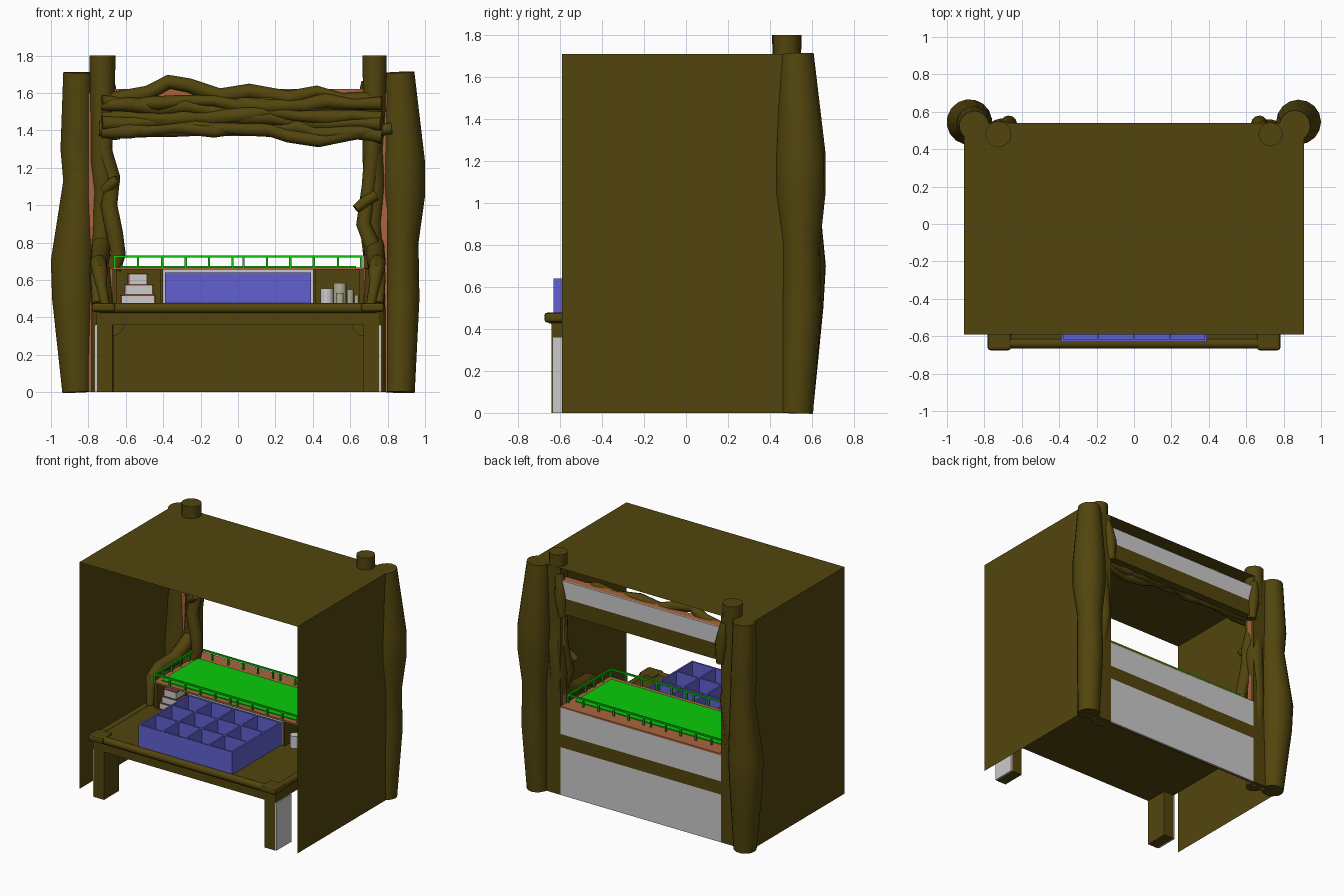
import bpy, bmesh, math, random
from mathutils import Vector

if "Cube" in bpy.data.objects:
    bpy.data.objects.remove(bpy.data.objects["Cube"])
random.seed(4)

def mat(name, c):
    m = bpy.data.materials.new(name)
    m.diffuse_color = (*c, 1)
    m.use_nodes = True
    m.node_tree.nodes["Principled BSDF"].inputs["Base Color"].default_value = m.diffuse_color
    return m

BROWN = mat("bark", (.085, .06, .004))
ORANGE = mat("warm_wood", (.4, .13, .05))
BLUE = mat("crate_blue", (.12, .12, .65))
GREEN = mat("grass_green", (.003, .6, .003))
RED = mat("book_red", (.2, .06, .04))
BEIGE = mat("candle_beige", (.45, .43, .3))

def finish(name, bm, m):
    me = bpy.data.meshes.new(name)
    bm.to_mesh(me)
    bm.free()
    ob = bpy.data.objects.new(name, me)
    bpy.context.collection.objects.link(ob)
    if m:
        me.materials.append(m)
    return ob

def boxes(name, spans, m=None):
    """One object from several boxes given as (x0, x1, y0, y1, z0, z1)."""
    bm = bmesh.new()
    for x0, x1, y0, y1, z0, z1 in spans:
        vs = bmesh.ops.create_cube(bm, size=1)["verts"]
        for v in vs:
            v.co = ((x0 + x1) / 2 + v.co.x * (x1 - x0), (y0 + y1) / 2 + v.co.y * (y1 - y0),
                    (z0 + z1) / 2 + v.co.z * (z1 - z0))
    return finish(name, bm, m)

def both(spans):
    return spans + [(-b, -a, *r) for a, b, *r in spans]

def tube(name, pts, m=BROWN, res=4):
    """Knobbly branch through points (x, y, z, radius)."""
    cu = bpy.data.curves.new(name, "CURVE")
    cu.dimensions = "3D"
    cu.bevel_depth = 1
    cu.bevel_resolution = res
    cu.use_fill_caps = True
    sp = cu.splines.new("POLY")
    sp.points.add(len(pts) - 1)
    for p, (x, y, z, r) in zip(sp.points, pts):
        p.co = (x, y, z, 1)
        p.radius = r
    cu.materials.append(m)
    ob = bpy.data.objects.new(name, cu)
    bpy.context.collection.objects.link(ob)
    bpy.ops.object.select_all(action="DESELECT")
    ob.select_set(True)
    bpy.context.view_layer.objects.active = ob
    bpy.ops.object.convert(target="MESH")
    bpy.ops.object.shade_smooth_by_angle(angle=math.radians(40))
    return bpy.context.object

def sheet(name, quad):
    bm = bmesh.new()
    bm.faces.new([bm.verts.new(v) for v in quad])
    return finish(name, bm, BROWN)

# thin outer shell: roof and two side walls
X, Y0, Y1, H = .91, -.59, .54, 1.71
sheet("roof", [(-X, Y0, H), (X, Y0, H), (X, Y1, H), (-X, Y1, H)])
for s, side in ((-1, "left"), (1, "right")):
    sheet(side + "_wall", [(s * X, Y0, 0), (s * X, Y1, 0), (s * X, Y1, H), (s * X, Y0, H)])

# big tree trunks at the rear corners
tube("right_trunk", [(.865, .525, 0, .08), (.875, .55, .5, .095), (.875, .548, .8, .09),
                     (.88, .545, 1.05, .12), (.88, .545, 1.23, .12), (.86, .525, 1.71, .083)], res=6)
tube("left_trunk", [(-.86, .525, 0, .08), (-.88, .54, .5, .115), (-.88, .545, .7, .122),
                    (-.85, .54, 1.13, .085), (-.86, .54, 1.3, .09), (-.855, .525, 1.71, .08)], res=6)

# twisted inner posts
tube("left_post", [(-.725, .48, 0, .06), (-.725, .48, .45, .06), (-.74, .49, .65, .06), (-.73, .5, .85, .055),
                   (-.71, .5, 1.08, .065), (-.735, .48, 1.25, .055), (-.725, .48, 1.5, .065), (-.725, .48, 1.8, .07)])
tube("right_post", [(.73, .48, 0, .06), (.73, .48, .45, .06), (.73, .49, .68, .055), (.71, .5, .9, .06),
                    (.73, .5, 1.12, .06), (.72, .48, 1.3, .055), (.73, .48, 1.5, .06), (.73, .48, 1.8, .065)])
tube("left_post_branch", [(-.7, .47, 1.5, .05), (-.72, .46, 1.3, .045), (-.67, .47, 1.15, .04), (-.69, .44, 1.0, .045),
                          (-.66, .44, .85, .045), (-.64, .43, .74, .04), (-.67, .43, .66, .045)])
tube("right_post_branch", [(.71, .47, 1.5, .05), (.72, .46, 1.3, .045), (.7, .47, 1.1, .04), (.67, .44, .9, .04),
                           (.72, .44, .78, .045), (.72, .43, .66, .045)])
tube("left_stub", [(-.71, .45, 1.08, .03), (-.67, .42, 1.12, .03), (-.645, .41, 1.14, .022)])
tube("right_stub", [(.73, .45, 1.05, .03), (.68, .42, 1.02, .03), (.63, .41, .98, .024)])
for s, side in ((-1, "left"), (1, "right")):
    # roots arching forward over the counter
    tube(side + "_arch_root", [(s * .73, .5, .8, .05), (s * .74, .3, .69, .05), (s * .745, .12, .69, .045),
                               (s * .74, .03, .65, .042), (s * .73, 0, .57, .03), (s * .71, -.03, .47, .025)])
    tube(side + "_side_root", [(s * .74, .35, .7, .04), (s * .76, .2, .62, .03), (s * .75, .1, .47, .03)])
    tube(side + "_foot_burl", [(s * .67, .47, .36, .06), (s * .67, .535, .36, .055)])
    tube(side + "_rear_burl", [(s * .66, .53, 1.35, .03), (s * .67, .535, 1.5, .045), (s * .69, .52, 1.66, .03)])

# braided branches across the lintel
tube("lintel_crest", [(-.7, .46, 1.56, .04), (-.48, .46, 1.6, .04), (-.37, .45, 1.66, .038), (-.26, .45, 1.64, .038),
                      (-.1, .46, 1.58, .045), (.06, .46, 1.61, .04), (.27, .45, 1.57, .042), (.42, .46, 1.61, .03),
                      (.55, .46, 1.56, .04), (.72, .46, 1.57, .04)])
for i, z in enumerate((1.41, 1.4, 1.45, 1.48, 1.52, 1.54)):
    n = 11
    tube("lintel_branch_%d" % i, [(-.73 + 1.5 * k / (n - 1), .435 + random.uniform(-.025, .025),
                                   z + random.uniform(-.022, .022) - (.02 if k > 7 and i < 2 else 0),
                                   random.uniform(.028, .045)) for k in range(n)])
tube("lintel_low_branch", [(-.74, .44, 1.41, .045), (-.5, .43, 1.4, .035), (-.2, .43, 1.43, .03), (.1, .43, 1.42, .03),
                           (.27, .42, 1.37, .035), (.43, .42, 1.345, .035), (.6, .43, 1.38, .035), (.82, .45, 1.41, .03)])

# rear frame: lintel boards, columns, lower panel
boxes("lintel_rear_board", [(-.67, .67, .53, .54, 1.49, 1.62)])
boxes("lintel_front_board", [(-.67, .67, .47, .53, 1.49, 1.62)], ORANGE)
boxes("lintel_beam", [(-.67, .67, .48, .54, 1.37, 1.49)], BROWN)
boxes("rear_columns", both([(.67, .8, .51, .54, 0, H)]), BROWN)
boxes("column_linings", both([(.67, .8, .47, .51, 0, 1.6)]), ORANGE)
boxes("lower_rear_panel", [(-.67, .67, .53, .54, 0, .36)])
boxes("lower_rear_lining", [(-.67, .67, .515, .53, 0, .36)], BROWN)

# counter with rounded log edging and front legs
boxes("counter", [(-.76, .76, -.64, .54, .36, .465)], BROWN)
tube("counter_front_rail", [(-.74, -.638, .45, .027), (.74, -.638, .45, .027)])
for s, side in ((-1, "left"), (1, "right")):
    tube(side + "_counter_rail", [(s * .745, -.638, .45, .027), (s * .745, .48, .45, .027)])
    cap = boxes(side + "_counter_corner", [(s * .72 - .063, s * .72 + .063, -.675, -.55, .43, .478)], BROWN)
    bev = cap.modifiers.new("round", "BEVEL")
    bev.width, bev.segments = .015, 2
boxes("front_legs", both([(.67, .755, -.64, -.46, 0, .37)]), BROWN)
boxes("leg_facings", both([(.755, .767, -.635, -.46, 0, .36)]))

# raised shelf with open cubbies
boxes("shelf_top", [(-.67, .67, -.05, .54, .655, .668)], ORANGE)
boxes("shelf_front_panel", [(-.4, .4, -.03, -.015, .465, .665)])
boxes("shelf_rear_panel", [(-.67, .67, .53, .54, .46, .665)])
boxes("shelf_lining", [(-.67, .67, .51, .53, .46, .655)]
      + both([(.65, .67, -.04, .53, .46, .655), (.4, .415, -.04, .53, .46, .655)]), BROWN)

# lawn on the shelf and its railing
boxes("lawn", [(-.63, .63, -.01, .42, .665, .675)], GREEN)
RX, RY0, RY1, t = .665, -.05, .46, .006
rails = [(-RX, RX, y - t, y + t, .72, .732) for y in (RY0, RY1)]
rails += both([(RX - 2 * t, RX, RY0, RY1, .72, .732)])
for x in (.03, .155, .28, .405, .535, .659):
    for y in (RY0, RY1):
        rails += both([(x - t, x + t, y - t, y + t, .665, .725)])
for k in range(1, 5):
    y = RY0 + (RY1 - RY0) * k / 5
    rails += both([(RX - 2 * t, RX, y - t, y + t, .665, .725)])
boxes("lawn_railing", rails, GREEN)

# divided crate, four by three
CX, CY0, CY1, w = .39, -.63, -.04, .006
crate = [(-CX, CX, CY0, CY1, .468, .485)]
for k in range(5):
    x = -CX + w + (2 * CX - 2 * w) * k / 4
    crate.append((x - w, x + w, CY0, CY1, .475, .64))
for k in range(4):
    y = CY0 + w + (CY1 - CY0 - 2 * w) * k / 3
    crate.append((-CX, CX, y - w, y + w, .475, .64))
boxes("divided_crate", crate, BLUE)

# stacked books
for i, (x0, x1, z0, z1) in enumerate([(-.63, -.44, .475, .515), (-.61, -.45, .525, .57), (-.59, -.48, .58, .63)]):
    boxes("book_cover_%d" % i, [(x0, x1, -.05, .1, z0 - .005, z0), (x0, x1, -.05, .1, z1, z1 + .006),
                                (x0, x1, .095, .1, z0, z1)], RED)
    boxes("book_pages_%d" % i, [(x0 + .006, x1 - .006, -.045, .095, z0, z1)])

# jars and candles
for i, (x, y, r, z, m) in enumerate([(.475, 0, .035, .555, None), (.545, .03, .034, .585, BEIGE), (.545, -.03, .02, .53, BEIGE),
                                     (.6, .0, .017, .55, BEIGE), (.633, -.01, .011, .52, BEIGE)]):
    bm = bmesh.new()
    bmesh.ops.create_cone(bm, cap_ends=True, segments=16, radius1=r, radius2=r, depth=z - .465)
    bmesh.ops.translate(bm, verts=bm.verts, vec=Vector((x, y, (z + .465) / 2)))
    finish("jar_%d" % i, bm, m)
